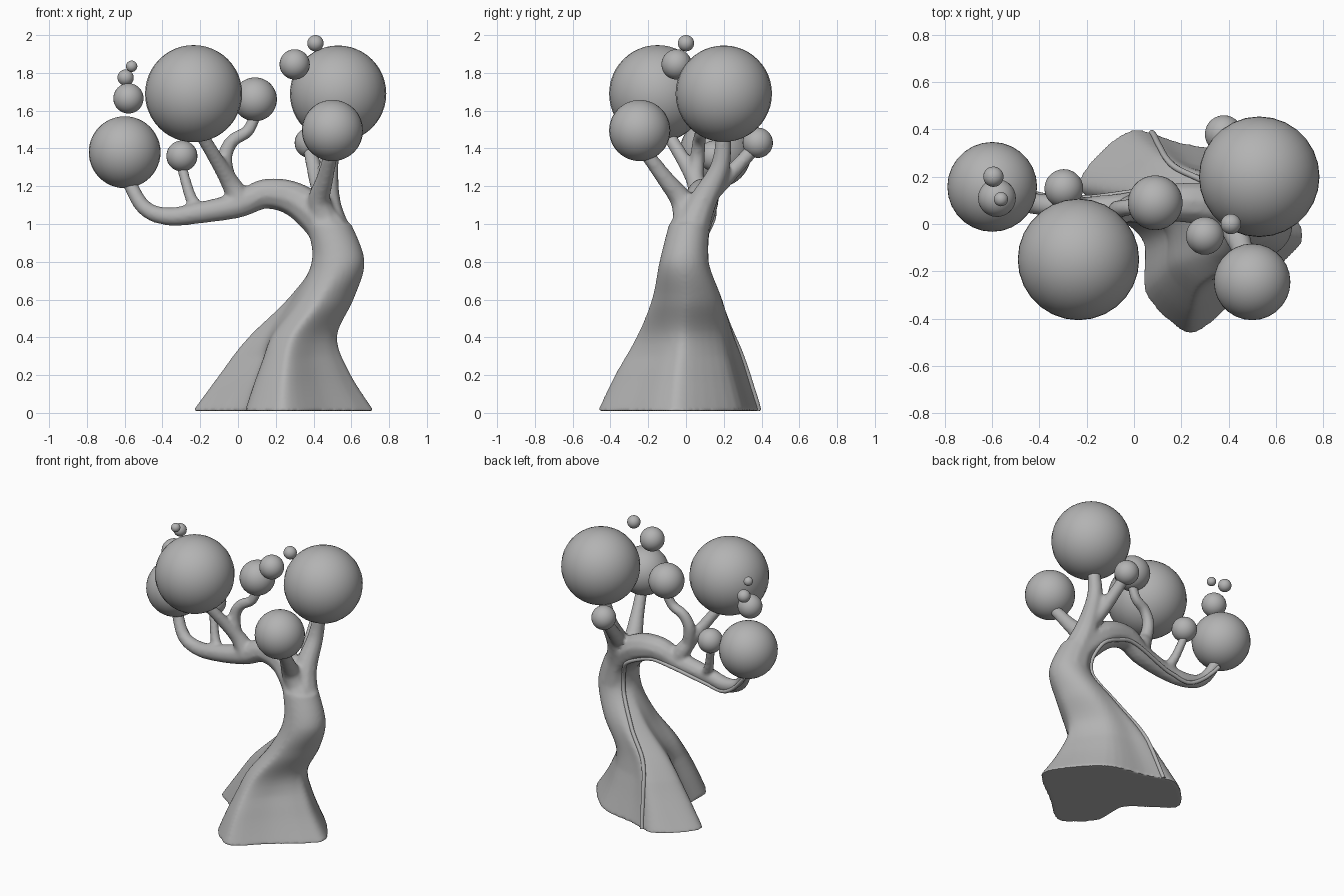
import bpy, bmesh, math
from mathutils import Vector

scene = bpy.context.scene
if "Cube" in bpy.data.objects:
    bpy.data.objects.remove(bpy.data.objects["Cube"])

grey = bpy.data.materials.new("plain_grey")
grey.use_nodes = True
grey.diffuse_color = (0.45, 0.45, 0.45, 1)
shader = next(node for node in grey.node_tree.nodes if node.type == 'BSDF_PRINCIPLED')
shader.inputs["Base Color"].default_value = grey.diffuse_color


def spline(points, steps, closed=False):
    """Catmull-Rom interpolation of tuples of any length."""
    count = len(points)

    def pick(index):
        return points[index % count] if closed else points[max(0, min(count - 1, index))]

    result = []
    for index in range(count if closed else count - 1):
        quad = [pick(index + offset) for offset in (-1, 0, 1, 2)]
        for step in range(steps):
            t = step / steps
            result.append(tuple(
                b + t / 2 * (c - a + t * (2 * a - 5 * b + 4 * c - d + t * (3 * (b - c) + d - a)))
                for a, b, c, d in zip(*quad)))
    return result if closed else result + [points[-1]]


def activate(ob):
    bpy.ops.object.select_all(action='DESELECT')
    ob.select_set(True)
    bpy.context.view_layer.objects.active = ob


def finish(ob):
    """Give the object its colour and smooth shading."""
    ob.data.materials.clear()
    ob.data.materials.append(grey)
    activate(ob)
    bpy.ops.object.shade_smooth_by_angle(angle=math.radians(50))


def tube(name, start_radius, end_radius, *points):
    """Round tube along a smooth path, thinning quickly at first."""
    curve = bpy.data.curves.new(name, 'CURVE')
    curve.dimensions = '3D'
    curve.bevel_depth = 1
    curve.bevel_resolution = 3
    curve.use_fill_caps = True
    path = spline(points, 6)
    line = curve.splines.new('POLY')
    line.points.add(len(path) - 1)
    for index, (point, place) in enumerate(zip(line.points, path)):
        left_over = 1 - index / (len(path) - 1)
        point.co = (*place, 1)
        point.radius = end_radius + (start_radius - end_radius) * left_over ** 1.5
    ob = bpy.data.objects.new(name, curve)
    scene.collection.objects.link(ob)
    activate(ob)
    bpy.ops.object.convert(target='MESH')
    return bpy.context.view_layer.objects.active


# Trunk: lobed footprint (in units of its half width and depth) lofted into a round section
footprint = spline([(1, .05), (.5, .7), (-.1, .88), (-.5, 1), (-.8, .78), (-1, .45), (-.75, .2),
                    (-.42, -.1), (-.4, -.6), (-.1, -.96), (.1, -.98), (.5, -.6), (.9, -.25)], 5, True)
# height, then x and y ranges
rings = [(.01, -.24, .71, -.46, .4), (.2, -.1, .59, -.37, .33), (.4, .05, .52, -.26, .26),
         (.6, .25, .61, -.18, .2), (.8, .39, .67, -.14, .12), (1, .36, .6, -.09, .12)]
bm = bmesh.new()
loops = []
for z, left, right, front, back in spline(rings, 6):
    roundness = max(0, min(1, 2 * z - .6))
    loop = []
    for u, v in footprint:
        scale = 1 + roundness * (1 / math.hypot(u, v) - 1)
        x = (left + right + u * scale * (right - left)) / 2
        y = (front + back + v * scale * (back - front)) / 2
        loop.append(bm.verts.new((x, y, z)))
    loops.append(loop)
for lower, upper in zip(loops, loops[1:]):
    for i in range(len(lower)):
        bm.faces.new((lower[i - 1], lower[i], upper[i], upper[i - 1]))
bm.faces.new(loops[0][::-1])
bm.faces.new(loops[-1])
mesh = bpy.data.meshes.new("trunk_and_branches")
bm.to_mesh(mesh)
bm.free()
trunk = bpy.data.objects.new("trunk_and_branches", mesh)
scene.collection.objects.link(trunk)

# Limbs and branches
branches = [
    tube("side_limb", .125, .038, (.53, 0, .82), (.48, .02, .97), (.32, .08, 1.12), (.15, .09, 1.16),
         (0, .07, 1.1), (-.2, .06, 1.06), (-.37, .08, 1.04), (-.5, .1, 1.09), (-.59, .15, 1.25)),
    tube("back_stem", .11, .04, (.51, .01, .92), (.47, .08, 1.1), (.48, .18, 1.3), (.51, .2, 1.5)),
    tube("front_stem", .085, .037, (.47, .01, 1), (.43, -.02, 1.12), (.46, -.11, 1.24), (.5, -.23, 1.4)),
    tube("rear_twig", .058, .038, (.46, .1, 1.14), (.42, .2, 1.23), (.38, .36, 1.4)),
    tube("right_fork", .07, .035, (.02, .07, 1.11), (-.03, .06, 1.2), (-.09, .01, 1.3), (-.21, -.11, 1.5)),
    tube("middle_fork", .045, .032, (-.05, .05, 1.22), (-.07, .06, 1.35), (-.03, .07, 1.44),
         (.05, .08, 1.49), (.09, .09, 1.57)),
    tube("small_twig", .04, .028, (-.2, .07, 1.07), (-.25, .1, 1.14), (-.3, .15, 1.31)),
]
activate(trunk)
for branch in branches:
    branch.select_set(True)
bpy.ops.object.join()

# Fuse the wood into one smooth skin
fuse = trunk.modifiers.new("fuse", 'REMESH')
fuse.mode = 'VOXEL'
fuse.voxel_size = .012
soften = trunk.modifiers.new("soften", 'SMOOTH')
soften.iterations = 6
for modifier in ("fuse", "soften"):
    bpy.ops.object.modifier_apply(modifier=modifier)
finish(trunk)

# Thin vine lying on the back of the trunk and under the side limb
guide = [(.08, .4, .01), (.15, .27, .4), (.28, .2, .6), (.4, .12, .8), (.38, .14, 1),
         (.25, .15, 1.08), (.1, .15, 1.1), (-.25, .12, 1.01), (-.4, .13, 1.01), (-.58, .18, 1.17)]
path = []
for place in spline(guide, 5):
    found, spot, normal, face = trunk.closest_point_on_mesh(Vector(place))
    path.append(tuple(spot + normal * .003))
finish(tube("back_vine", .013, .013, *path))

# Foliage balls and the small floating ones: centre and radius
balls = {
    "side_crown": (-.6, .157, 1.38, .19), "right_crown": (-.235, -.15, 1.69, .257),
    "back_crown": (.53, .2, 1.69, .255), "front_crown": (.5, -.245, 1.495, .162),
    "middle_ball": (.09, .09, 1.66, .116), "twig_ball": (-.297, .15, 1.36, .082),
    "rear_ball": (.38, .38, 1.43, .08), "large_floating_ball": (.3, -.05, 1.845, .08),
    "top_floating_ball": (.41, 0, 1.957, .043), "side_floating_ball": (-.58, .11, 1.665, .08),
    "small_floating_ball": (-.595, .2, 1.775, .043), "tiny_floating_ball": (-.563, .105, 1.835, .03),
}
for name, (x, y, z, radius) in balls.items():
    bpy.ops.mesh.primitive_uv_sphere_add(segments=28, ring_count=24, radius=radius, location=(x, y, z))
    bpy.context.object.name = name
    finish(bpy.context.object)
